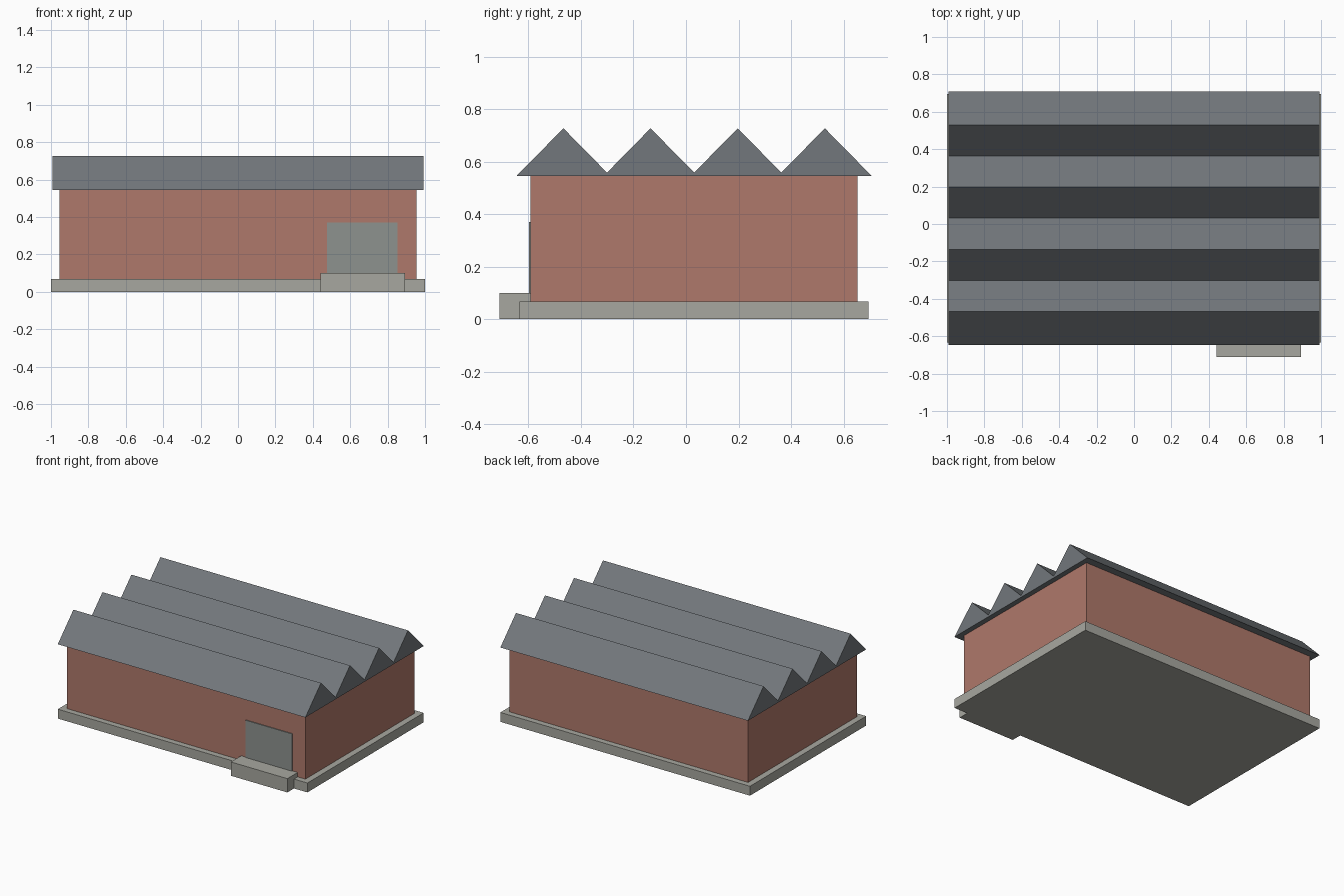
import bpy

if "Cube" in bpy.data.objects:
    bpy.data.objects.remove(bpy.data.objects["Cube"])


def material(name, rgb):
    m = bpy.data.materials.new(name)
    m.diffuse_color = (*rgb, 1)
    m.use_nodes = True
    m.node_tree.nodes["Principled BSDF"].inputs["Base Color"].default_value = m.diffuse_color
    return m


brick = material("brick", (0.43, 0.19, 0.145))
slate = material("slate", (0.17, 0.185, 0.20))
concrete = material("concrete", (0.39, 0.39, 0.35))
steel = material("steel", (0.27, 0.29, 0.275))


def add_mesh(name, verts, faces, mat):
    mesh = bpy.data.meshes.new(name)
    mesh.from_pydata(verts, [], faces)
    mesh.materials.append(mat)
    ob = bpy.data.objects.new(name, mesh)
    bpy.context.collection.objects.link(ob)
    return ob


def extrude_x(name, profile, x0, x1, mat):
    """Extrude a counter-clockwise (y, z) profile from x0 to x1."""
    n = len(profile)
    verts = [(x, y, z) for x in (x0, x1) for y, z in profile]
    sides = [(i, (i + 1) % n, n + (i + 1) % n, n + i) for i in range(n)]
    sides = [f[::-1] for f in sides]
    caps = [tuple(reversed(range(n))), tuple(range(n, 2 * n))]
    return add_mesh(name, verts, sides + caps, mat)


def box(name, x, y, z, mat):
    profile = [(y[0], z[0]), (y[1], z[0]), (y[1], z[1]), (y[0], z[1])]
    return extrude_x(name, profile, x[0], x[1], mat)


CY = 0.031       # building centre in y
WALL_TOP = 0.545

# Foundation slab and brick hall
box("foundation", (-1, 1), (CY - 0.665, CY + 0.665), (0, 0.068), concrete)
box("walls", (-0.955, 0.955), (CY - 0.623, CY + 0.623), (0.068, WALL_TOP), brick)

# Four overlapping roof ridges running across the hall
for i in range(4):
    y = CY + (i - 1.5) * 0.332
    extrude_x(f"roof_ridge_{i + 1}",
              [(y - 0.179, WALL_TOP), (y + 0.179, WALL_TOP), (y, 0.727)],
              -0.992, 0.992, slate)

# Loading door and the dock in front of it
box("loading_door", (0.477, 0.853), (-0.598, -0.585), (0.068, 0.37), steel)
box("loading_dock", (0.44, 0.893), (-0.71, -0.592), (0, 0.10), concrete)
